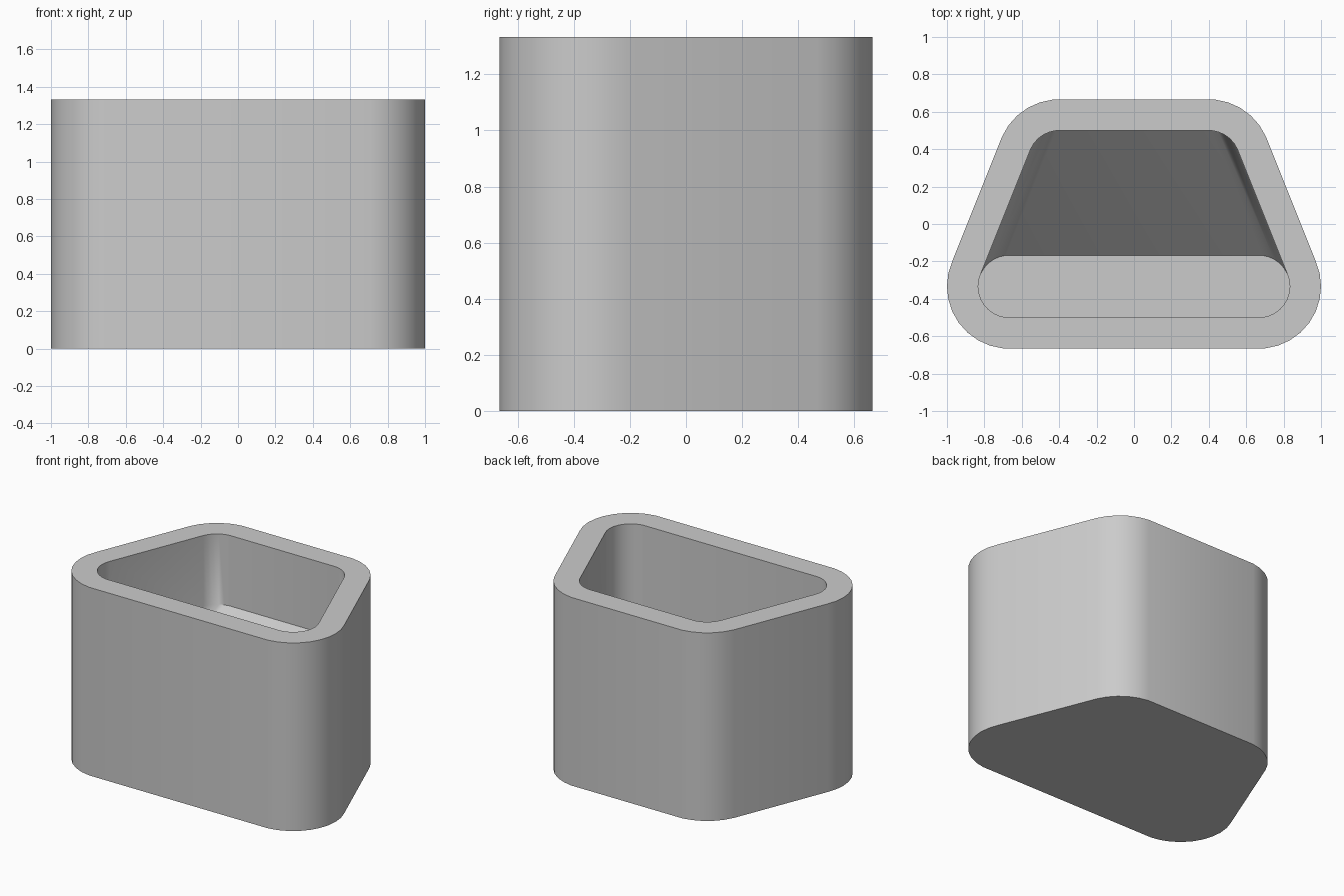
import bpy, bmesh, math

cube = bpy.data.objects.get("Cube")
if cube:
    bpy.data.objects.remove(cube, do_unlink=True)

UNIT = 1 / 6            # wall thickness
HEIGHT = 8 * UNIT
SEGMENTS = 30
FRONT = (4 * UNIT, -2 * UNIT)   # corner pillar centres on the +x side
BACK = (2.4 * UNIT, 2 * UNIT)

grey = bpy.data.materials.new("light grey")
grey.use_nodes = True
colour = (0.6, 0.6, 0.6, 1)
grey.diffuse_color = colour
grey.node_tree.nodes["Principled BSDF"].inputs["Base Color"].default_value = colour


def rounded_hull(name, radius, front_z, back_z, top_z):
    """Convex hull of four corner pillars, front and back starting at their own height."""
    bm = bmesh.new()
    for (cx, cy), bottom in ((FRONT, front_z), (BACK, back_z)):
        for side in (-1, 1):
            for z in (bottom, top_z):
                for i in range(SEGMENTS):
                    a = math.tau * i / SEGMENTS
                    bm.verts.new((side * cx + radius * math.cos(a),
                                  cy + radius * math.sin(a), z))
    hull = bmesh.ops.convex_hull(bm, input=bm.verts[:])
    loose = {v for v in hull["geom_interior"] + hull["geom_unused"]
             if isinstance(v, bmesh.types.BMVert)}
    bmesh.ops.delete(bm, geom=list(loose), context="VERTS")
    bmesh.ops.dissolve_limit(bm, angle_limit=math.radians(0.5),
                             verts=bm.verts[:], edges=bm.edges[:])
    bmesh.ops.recalc_face_normals(bm, faces=bm.faces[:])
    mesh = bpy.data.meshes.new(name)
    bm.to_mesh(mesh)
    bm.free()
    mesh.materials.append(grey)
    obj = bpy.data.objects.new(name, mesh)
    bpy.context.collection.objects.link(obj)
    return obj


# Outer body, and a cavity with a sloping back floor
body = rounded_hull("container_body", 2 * UNIT, 0, 0, HEIGHT)
cavity = rounded_hull("cavity_cutter", UNIT, UNIT, 5 * UNIT, HEIGHT + UNIT)

cut = body.modifiers.new("hollow", "BOOLEAN")
cut.operation = "DIFFERENCE"
cut.solver = "EXACT"
cut.object = cavity
bpy.ops.object.select_all(action="DESELECT")
bpy.context.view_layer.objects.active = body
body.select_set(True)
bpy.ops.object.modifier_apply(modifier=cut.name)
bpy.data.objects.remove(cavity, do_unlink=True)

# Smooth rounded corners, crisp rims
bpy.ops.object.shade_smooth_by_angle(angle=math.radians(30))
